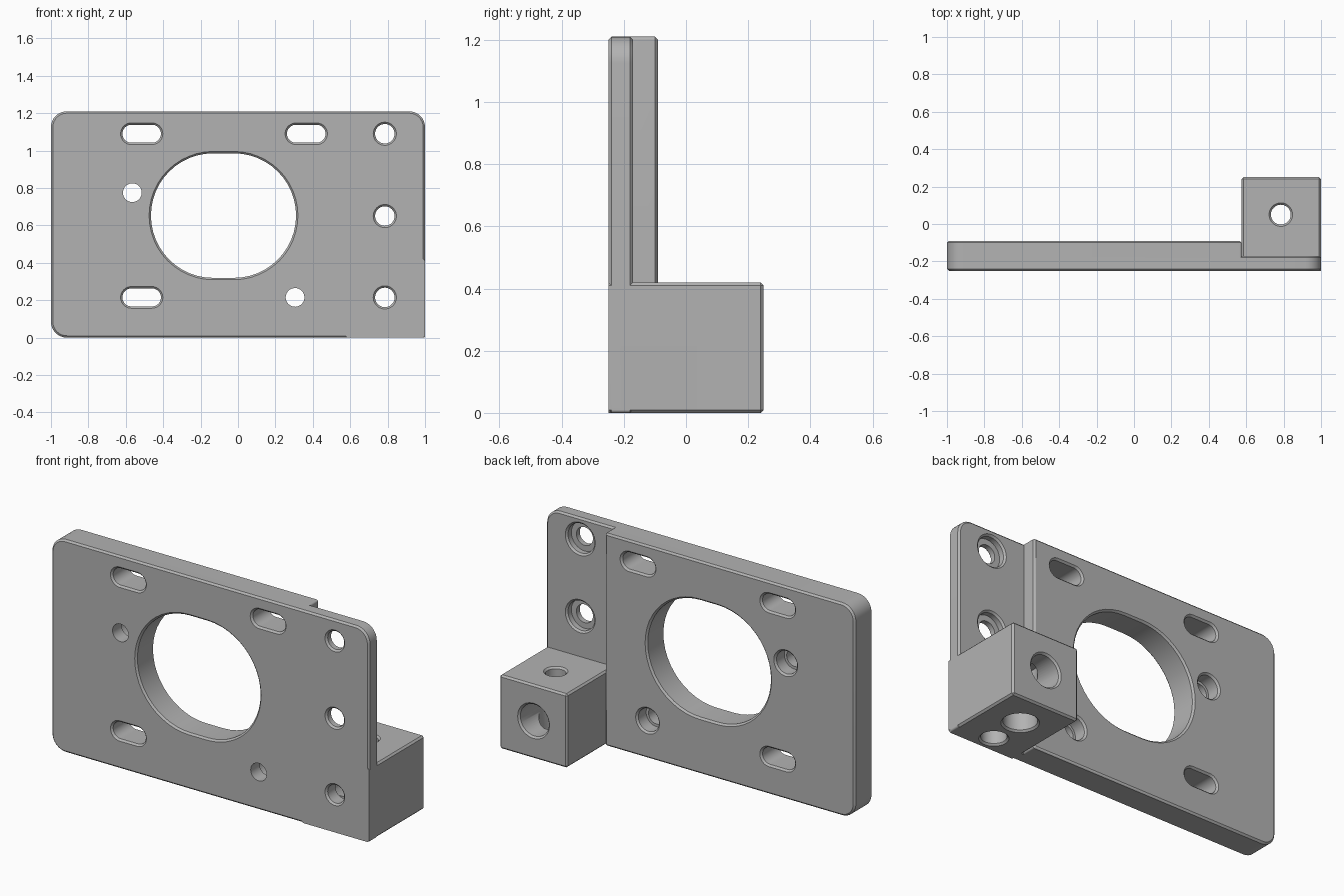
import bpy, bmesh
from math import sin, cos, pi

if "Cube" in bpy.data.objects:
    bpy.data.objects.remove(bpy.data.objects["Cube"])

FRONT, BACK, STEP = -0.25, -0.09, -0.17   # plate faces and thin flange back
HEIGHT, BLOCK_TOP = 1.21, 0.42
C = 0.01                                  # edge chamfer
SCREW_X = 0.785

grey = bpy.data.materials.new("machined grey")
grey.use_nodes = True
colour = (0.45, 0.45, 0.45, 1)
grey.diffuse_color = colour
grey.node_tree.nodes["Principled BSDF"].inputs["Base Color"].default_value = colour


def loft(name, rings, axis):
    """Stack (depth, outline) rings along an axis into a closed solid."""
    bm = bmesh.new()
    loops = []
    for d, outline in rings:
        loops.append([bm.verts.new((u, d, v) if axis == "Y" else (u, v, d)) for u, v in outline])
    n = len(loops[0])
    for a, b in zip(loops, loops[1:]):
        for i in range(n):
            j = (i + 1) % n
            bm.faces.new((a[i], a[j], b[j], b[i]))
    bm.faces.new(loops[0])
    bm.faces.new(loops[-1])
    bmesh.ops.recalc_face_normals(bm, faces=bm.faces)
    mesh = bpy.data.meshes.new(name)
    bm.to_mesh(mesh)
    bm.free()
    mesh.materials.append(grey)
    ob = bpy.data.objects.new(name, mesh)
    bpy.context.collection.objects.link(ob)
    return ob


def rounded(u0, u1, v0, v1, radii, inset=0, steps=8):
    """Rectangle with a radius per corner, from upper right, anticlockwise."""
    pts = []
    for k, r in enumerate(radii):
        cu = u1 - r if k in (0, 3) else u0 + r
        cv = v1 - r if k in (0, 1) else v0 + r
        for s in range(steps + 1):
            a = (k + s / steps) * pi / 2
            pts.append((cu + (r - inset) * cos(a), cv + (r - inset) * sin(a)))
    return pts


def slab(name, box, radii, y0, y1, front=True, steps=8):
    """Panel facing the front, with chamfered rims."""
    full = rounded(*box, radii, 0, steps)
    small = rounded(*box, radii, C, steps)
    rings = [(y0, small), (y0 + C, full)] if front else [(y0, full)]
    return loft(name, rings + [(y1 - C, full), (y1, small)], "Y")


def stadium(u, v, half, r, steps=24):
    pts = []
    for side, start in ((1, -pi / 2), (-1, pi / 2)):
        for s in range(steps + (1 if half else 0)):
            a = start + pi * s / steps
            pts.append((u + side * half + r * cos(a), v + r * sin(a)))
    return pts


def combine(target, tool, operation):
    mod = target.modifiers.new(operation.lower(), "BOOLEAN")
    mod.operation, mod.solver, mod.object = operation, "EXACT", tool
    bpy.context.view_layer.objects.active = target
    bpy.ops.object.modifier_apply(modifier=mod.name)
    bpy.data.objects.remove(tool)


def cut(u, v, profile, axis="Y", half=0):
    """Remove a hole or slot whose radius changes with depth."""
    tool = loft("hole_cutter", [(d, stadium(u, v, half, r)) for d, r in profile], axis)
    combine(bracket, tool, "DIFFERENCE")


def through(r):
    """Straight opening with both rims chamfered."""
    e = 0.02
    return [(FRONT - e, r + C + e), (FRONT + C, r), (BACK - C, r), (BACK + e, r + C + e)]


def counterbore(start, ledge, end, small, large, lip=C):
    """Small hole at the start, stepping to a wide bore at the end."""
    s, e = (1 if end > start else -1), 0.02
    return [(start - s * e, small + (lip + e if lip else 0)), (start + s * C, small), (ledge, small),
            (ledge, large), (end - s * C, large), (end + s * e, large + C + e)]


# Thick plate, thin flange and corner block become one bracket
R = 0.085
bracket = slab("mounting_bracket", (-1, 0.575, 0, HEIGHT), (C, R, R, C), FRONT, BACK)
flange = slab("flange", (0.5, 1, 0, HEIGHT), (R, C, C, C), FRONT, STEP)
block = slab("corner_block", (0.575, 1, 0, BLOCK_TOP), (C, C, C, C), FRONT, 0.25, False, 1)
combine(bracket, flange, "UNION")
combine(bracket, block, "UNION")

# Main opening and adjustment slots
cut(-0.0775, 0.6525, through(0.333), half=0.055)
for u, v in ((-0.515, 1.09), (0.365, 1.09), (-0.515, 0.215)):
    cut(u, v, through(0.048), half=0.055)

# Small counterbored holes in the plate
for u, v in ((-0.565, 0.775), (0.305, 0.215)):
    cut(u, v, counterbore(FRONT, STEP, BACK, 0.05, 0.065, 0))

# Screw holes in the flange and through the block
for z in (0.65, 1.09):
    cut(SCREW_X, z, counterbore(FRONT, -0.21, STEP, 0.052, 0.084))
cut(SCREW_X, 0.215, counterbore(FRONT, STEP, 0.25, 0.052, 0.09))

# Vertical bore and blind hole under the block
cut(SCREW_X, 0.05, counterbore(BLOCK_TOP, 0.34, 0, 0.053, 0.087), "Z")
cut(SCREW_X, -0.155, [(0.15, 0.066), (C, 0.066), (-0.02, 0.096)], "Z")

bpy.ops.object.select_all(action="DESELECT")
bracket.select_set(True)
bpy.context.view_layer.objects.active = bracket
bpy.ops.object.shade_smooth_by_angle()
